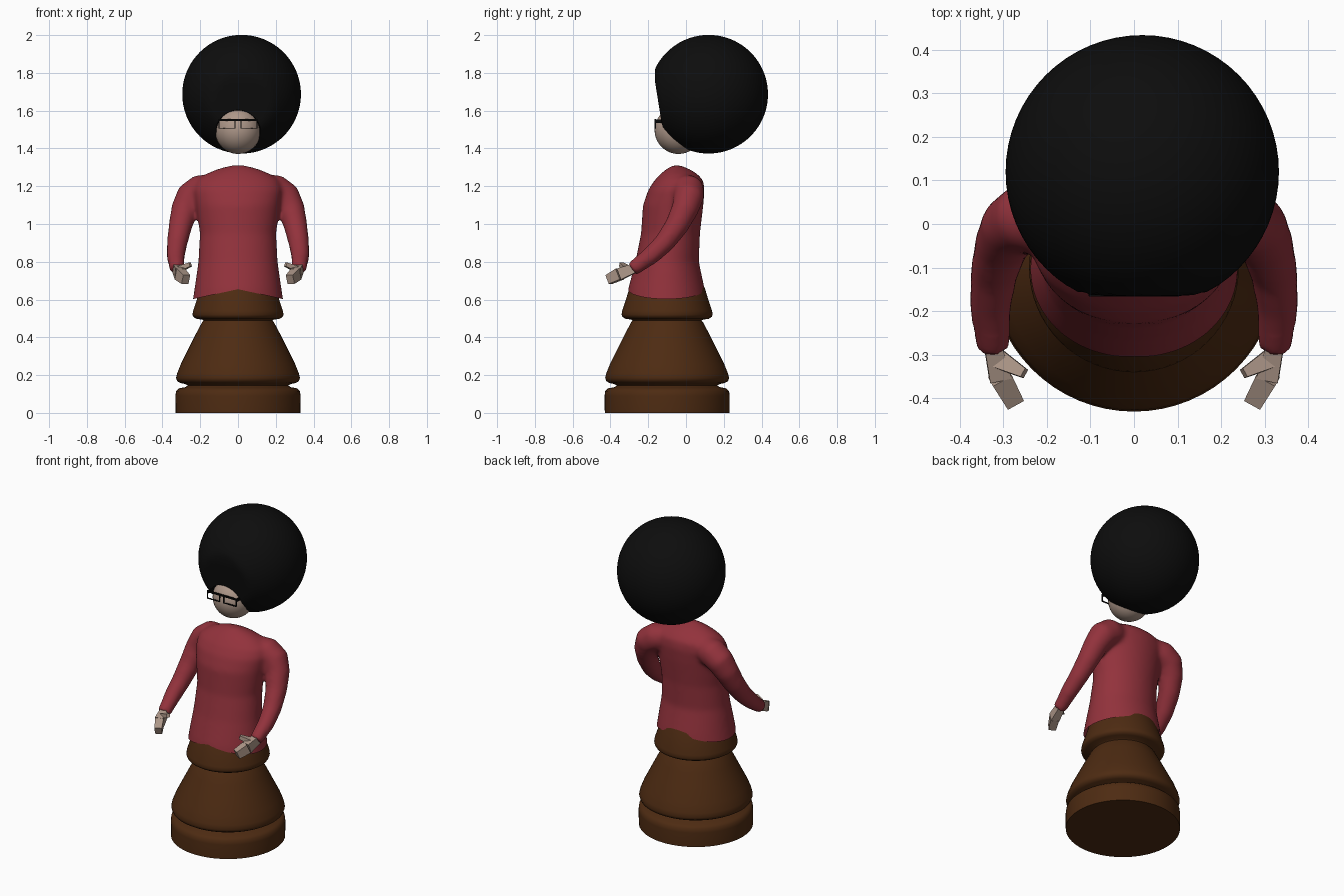
import bpy, bmesh, math
from mathutils import Vector, Matrix

if "Cube" in bpy.data.objects:
    bpy.data.objects.remove(bpy.data.objects["Cube"])


def material(name, rgb):
    m = bpy.data.materials.new(name)
    m.diffuse_color = (*rgb, 1)
    m.use_nodes = True
    m.node_tree.nodes["Principled BSDF"].inputs["Base Color"].default_value = m.diffuse_color
    return m


BROWN = material("dark_brown", (0.075, 0.024, 0.006))
RED = material("dusty_red", (0.29, 0.032, 0.045))
SKIN = material("skin", (0.42, 0.31, 0.25))
BLACK = material("hair_black", (0.004, 0.004, 0.004))
FRAME = material("frame_black", (0.002, 0.002, 0.002))


def finish(bm, name, mat, smooth=None):
    bmesh.ops.recalc_face_normals(bm, faces=bm.faces)
    me = bpy.data.meshes.new(name)
    bm.to_mesh(me)
    bm.free()
    ob = bpy.data.objects.new(name, me)
    bpy.context.collection.objects.link(ob)
    me.materials.append(mat)
    activate(ob)
    if smooth:
        bpy.ops.object.shade_smooth_by_angle(angle=math.radians(smooth))
    return ob


def activate(ob):
    bpy.ops.object.select_all(action='DESELECT')
    ob.select_set(True)
    bpy.context.view_layer.objects.active = ob


def apply(ob, kind, **props):
    activate(ob)
    mod = ob.modifiers.new(kind, kind)
    for k, v in props.items():
        setattr(mod, k, v)
    bpy.ops.object.modifier_apply(modifier=mod.name)


def loft(bm, rings):
    """Skin a list of equal-length rings and cap both ends."""
    vs = [[bm.verts.new(p) for p in r] for r in rings]
    n = len(vs[0])
    for a, b in zip(vs, vs[1:]):
        for i in range(n):
            bm.faces.new((a[i], a[(i + 1) % n], b[(i + 1) % n], b[i]))
    bm.faces.new(vs[0][::-1])
    bm.faces.new(vs[-1])


def ellipse(z, rx, y0, y1, n=48):
    c, ry = (y0 + y1) / 2, (y1 - y0) / 2
    return [(rx * math.cos(t), c + ry * math.sin(t), z)
            for t in (2 * math.pi * i / n for i in range(n))]


def ellipsoid(bm, centre, scale, u=48, v=32):
    return bmesh.ops.create_uvsphere(
        bm, u_segments=u, v_segments=v, radius=1,
        matrix=Matrix.Translation(centre) @ Matrix.Diagonal((*scale, 1)))["verts"]


def box(bm, centre, size):
    bmesh.ops.create_cube(bm, size=1, matrix=Matrix.Translation(centre) @ Matrix.Diagonal((*size, 1)))


# turned lower body with two grooves
profile = [(0, .33), (.09, .331), (.115, .328), (.13, .312), (.136, .28), (.145, .265),
           (.153, .28), (.158, .305), (.168, .322), (.185, .328), (.21, .322), (.26, .302),
           (.34, .262), (.42, .222), (.48, .19), (.488, .183), (.494, .19), (.498, .22),
           (.508, .236), (.52, .241), (.54, .238), (.6, .218), (.66, .2), (.7, .18)]
bm = bmesh.new()
loft(bm, [ellipse(z, r, -.1 - r, -.1 + r, 64) for z, r in profile])
finish(bm, "lower_body", BROWN, 50)

# sweater: torso and one arm, fused, cut along the hem, then mirrored
bm = bmesh.new()
torso = [(.54, .248, -.325, .118), (.66, .23, -.305, .098), (.8, .21, -.268, .068),
         (.95, .202, -.238, .074), (1.1, .222, -.228, .092), (1.18, .235, -.2, .098),
         (1.23, .22, -.168, .092), (1.265, .17, -.135, .06), (1.29, .11, -.105, .02),
         (1.31, .04, -.07, -.03)]
loft(bm, [ellipse(*t) for t in torso])
arm = [(.13, .0, 1.19, .075), (.2, .012, 1.178, .085), (.25, .015, 1.145, .081),
       (.282, -.005, 1.08, .072), (.305, -.05, .99, .063), (.322, -.115, .9, .055),
       (.33, -.19, .83, .049), (.324, -.285, .76, .04)]
pts = [Vector(a[:3]) for a in arm]
rings = []
for i, p in enumerate(pts):
    d = (pts[min(i + 1, len(pts) - 1)] - pts[max(i - 1, 0)]).normalized()
    u = d.cross(Vector((0.3, 1, -1))).normalized() if i < 2 else d.cross(Vector((0, 1, .6))).normalized()
    u = d.cross(Vector((0, 1, .6))).normalized()
    w = d.cross(u)
    rings.append([p + arm[i][3] * (u * math.cos(t) + w * math.sin(t))
                  for t in (2 * math.pi * k / 20 for k in range(20))])
loft(bm, rings)
sweater = finish(bm, "sweater", RED)
apply(sweater, 'REMESH', mode='VOXEL', voxel_size=.012)
apply(sweater, 'SMOOTH', factor=.5, iterations=12)
bm = bmesh.new()
bm.from_mesh(sweater.data)
for co, no in (((0, 0, 0), (1, 0, 0)), ((0, 0, .655), (.22, 0, 1))):
    bmesh.ops.bisect_plane(bm, geom=bm.verts[:] + bm.edges[:] + bm.faces[:], dist=1e-5,
                           plane_co=co, plane_no=no, clear_inner=True)
bm.to_mesh(sweater.data)
bm.free()
apply(sweater, 'MIRROR', merge_threshold=.001)
activate(sweater)
bpy.ops.object.shade_smooth_by_angle(angle=math.radians(60))


# low-poly hands: tapered blocks for palm, fingers and thumb
def block(bm, a, b, size_a, size_b):
    a, b = Vector(a), Vector(b)
    d = (b - a).normalized()
    side = d.cross(Vector((0, 0, 1))).normalized()
    up = side.cross(d)
    loft(bm, [[p + side * sx * w / 2 + up * sz * h / 2
               for sx, sz in ((-1, -1), (1, -1), (1, 1), (-1, 1))]
              for p, (w, h) in ((a, size_a), (b, size_b))])


for side, label in ((1, "left"), (-1, "right")):
    bm = bmesh.new()
    block(bm, (side * .325, -.275, .765), (side * .308, -.35, .735), (.04, .05), (.05, .062))
    block(bm, (side * .308, -.35, .735), (side * .276, -.408, .706), (.05, .062), (.042, .05))
    block(bm, (side * .312, -.31, .76), (side * .252, -.343, .786), (.045, .03), (.022, .022))
    finish(bm, label + "_hand", SKIN)

# head
bm = bmesh.new()
ellipsoid(bm, (0, -.04, 1.497), (.122, .126, .126))
finish(bm, "head", SKIN, 60)

# round hair, flattened at the front and hollowed for the face
bm = bmesh.new()
for v in ellipsoid(bm, (.019, .12, 1.687), (.314, .314, .314), 64, 48):
    v.co.y = max(v.co.y, -.165 + .16 * max(0, 1.76 - v.co.z))
hair = finish(bm, "hair", BLACK)
bm = bmesh.new()
ellipsoid(bm, (0, -.13, 1.477), (.122, .15, .126))
cutter = finish(bm, "face_cutter", BLACK)
cutter.hide_render = True
apply(hair, 'BOOLEAN', operation='DIFFERENCE', solver='EXACT', object=cutter)
bpy.data.objects.remove(cutter)
activate(hair)
bpy.ops.object.shade_smooth_by_angle(angle=math.radians(40))

# glasses: two rectangular rims, bridge and temples
bm = bmesh.new()
box(bm, (0, -.163, 1.551), (.206, .007, .011))
for s in (1, -1):
    box(bm, (s * .058, -.163, 1.507), (.09, .007, .005))
    for x in (.015, .101):
        box(bm, (s * x, -.163, 1.53), (.005, .007, .05))
    box(bm, (s * .101, -.125, 1.544), (.006, .08, .018))
finish(bm, "glasses", FRAME)
